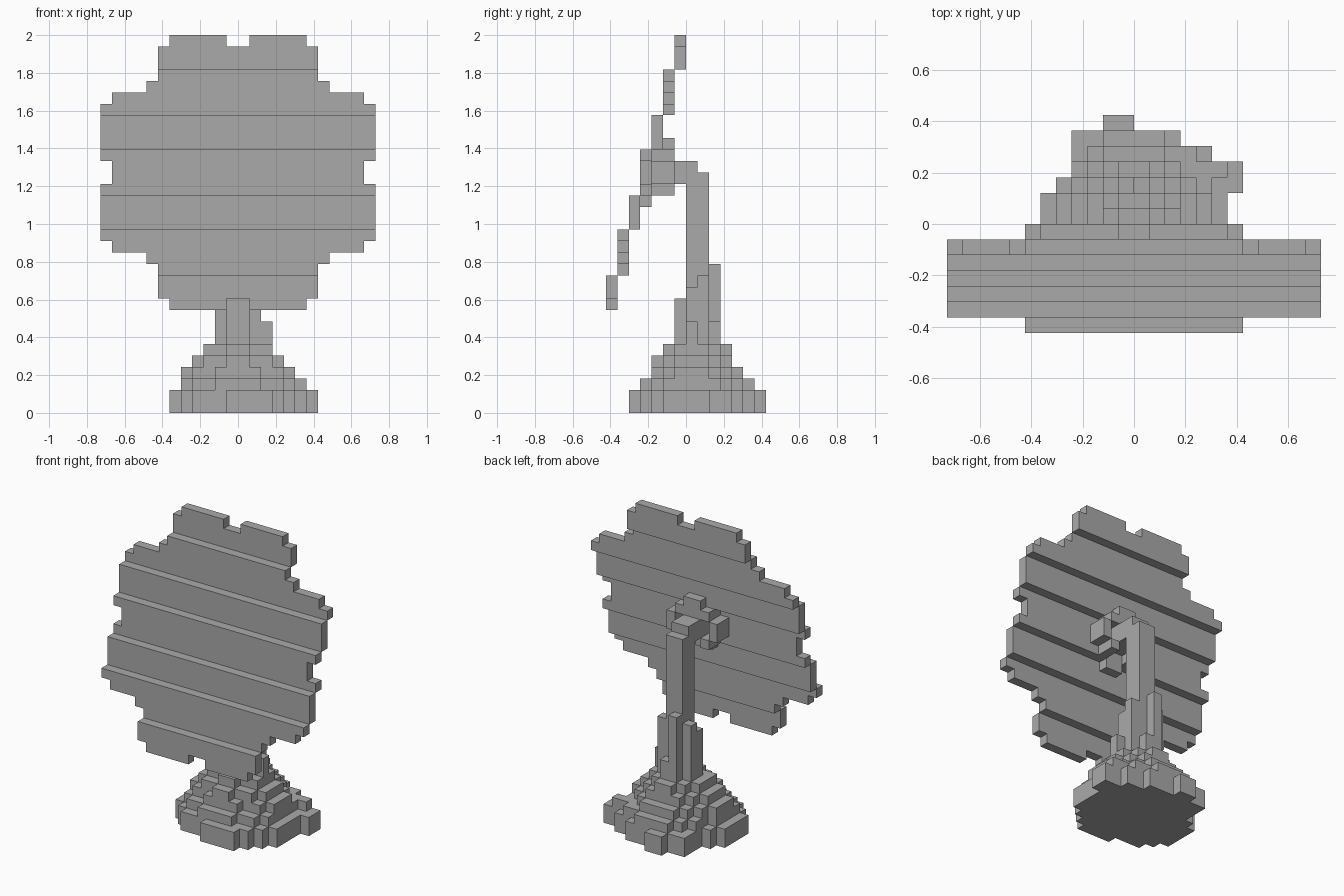
import bpy
import bmesh
from math import radians
from mathutils import Vector

default_cube = bpy.data.objects.get("Cube")
if default_cube:
    bpy.data.objects.remove(default_cube, do_unlink=True)

UNIT = 2 / 33  # edge length of one block

grey = bpy.data.materials.new("plain grey")
grey.use_nodes = True
grey.diffuse_color = (0.4, 0.4, 0.4, 1)
grey.node_tree.nodes["Principled BSDF"].inputs["Base Color"].default_value = grey.diffuse_color


def block(x, y, z):
    """Cells of a box given by its (start, end) spans in blocks."""
    return {(i, j, k) for i in range(*x) for j in range(*y) for k in range(*z)}


def mirrored(cells):
    return cells | {(-1 - i, j, k) for i, j, k in cells}


def rows(table, z):
    """One layer of the base: each entry holds a y span and an x span."""
    cells = set()
    for y, x in table:
        cells |= block(x, y, z)
    return cells


def build(name, cells):
    """Skin the outside of a set of cells and merge its flat faces."""
    bm = bmesh.new()
    for cell in cells:
        centre = Vector(cell) + Vector((0.5, 0.5, 0.5))
        for axis in range(3):
            for sign in (-1, 1):
                neighbour = list(cell)
                neighbour[axis] += sign
                if tuple(neighbour) in cells:
                    continue
                normal, u = Vector((0, 0, 0)), Vector((0, 0, 0))
                normal[axis] = sign / 2
                u[(axis + 1) % 3] = 0.5
                v = normal.cross(u) * 2
                corners = (-u - v, u - v, u + v, v - u)
                bm.faces.new([bm.verts.new((centre + normal + c) * UNIT) for c in corners])
    bmesh.ops.remove_doubles(bm, verts=bm.verts, dist=UNIT / 100)
    bmesh.ops.dissolve_limit(bm, angle_limit=radians(1), verts=bm.verts, edges=bm.edges)
    mesh = bpy.data.meshes.new(name)
    bm.to_mesh(mesh)
    bm.free()
    mesh.materials.append(grey)
    bpy.context.collection.objects.link(bpy.data.objects.new(name, mesh))


# Dish: half width of every row, stepping forward as it goes down
half_widths = [6] + [7] * 3 + [8, 11] + [12] * 5 + [11] * 2 + [12] * 5 + [11, 8] + [7] * 3 + [6]
panel_heights = [3, 4, 3, 4, 3, 4, 3]
bottom = 9
z = bottom
for step, height in enumerate(panel_heights):
    panel = set()
    for level in range(z, z + height):
        # the outermost rows have a notch in the middle
        inner = 1 if level in (bottom, 32) else 0
        panel |= block((inner, half_widths[level - bottom]), (step - 7, step - 6), (level, level + 1))
    build(f"dish_panel_{step + 1}", mirrored(panel))
    z += height

# Base: layered rocky mound
base = rows([((-5, -4), (-1, 3)), ((-4, -3), (-4, 4)), ((-3, -2), (-5, 5)),
             ((-2, 2), (-6, 6)), ((2, 3), (-5, 7)), ((3, 4), (-4, 7)),
             ((4, 5), (-4, 5)), ((5, 6), (-4, 3)), ((6, 7), (-2, 0))], (0, 2))
base |= rows([((-4, -3), (-2, 2)), ((-3, -2), (-4, 4)), ((-2, 2), (-5, 5)),
              ((2, 4), (-4, 5)), ((3, 4), (4, 6)), ((4, 5), (-3, 4)),
              ((5, 6), (-2, 2))], (2, 3))
base |= rows([((-3, -2), (-2, 2)), ((-2, -1), (-4, 4)), ((-1, 2), (-5, 5)),
              ((2, 3), (-4, 4)), ((3, 4), (-3, 3)), ((4, 5), (-2, 2))], (3, 4))
base |= rows([((-3, -2), (-1, 1)), ((-2, -1), (-3, 3)), ((-1, 2), (-4, 4)),
              ((2, 3), (-3, 3)), ((3, 4), (-2, 2))], (4, 5))
base |= rows([((-2, -1), (-1, 1)), ((-1, 2), (-3, 3)), ((2, 3), (-2, 2)),
              ((3, 4), (-1, 1))], (5, 6))
build("base_mound", base)

# Buttresses of uneven height around the foot of the post
buttress = block((-1, 1), (-1, 0), (6, 10))
buttress |= block((-2, 2), (0, 1), (6, 11))
buttress |= block((-2, 2), (1, 2), (6, 12))
buttress |= block((-1, 0), (2, 3), (6, 13))
buttress |= block((0, 1), (2, 3), (6, 8))
buttress |= block((2, 3), (0, 1), (6, 8))
buttress -= block((-1, 1), (0, 2), (6, 13))
build("post_buttresses", buttress)

# Post with the arm reaching forward to the dish
post = block((-1, 1), (0, 2), (6, 21)) | block((-1, 1), (-3, 1), (20, 22))
build("post_and_arm", post)

# Bracket ring behind the dish
ring = block((2, 3), (-3, -1), (20, 22))
ring |= block((1, 2), (-3, -1), (19, 20)) | block((1, 2), (-3, -1), (22, 23))
ring |= block((0, 1), (-2, -1), (22, 24)) | block((0, 1), (-3, -2), (22, 23))
ring |= block((0, 1), (-4, -3), (18, 19))
build("dish_bracket", mirrored(ring))
